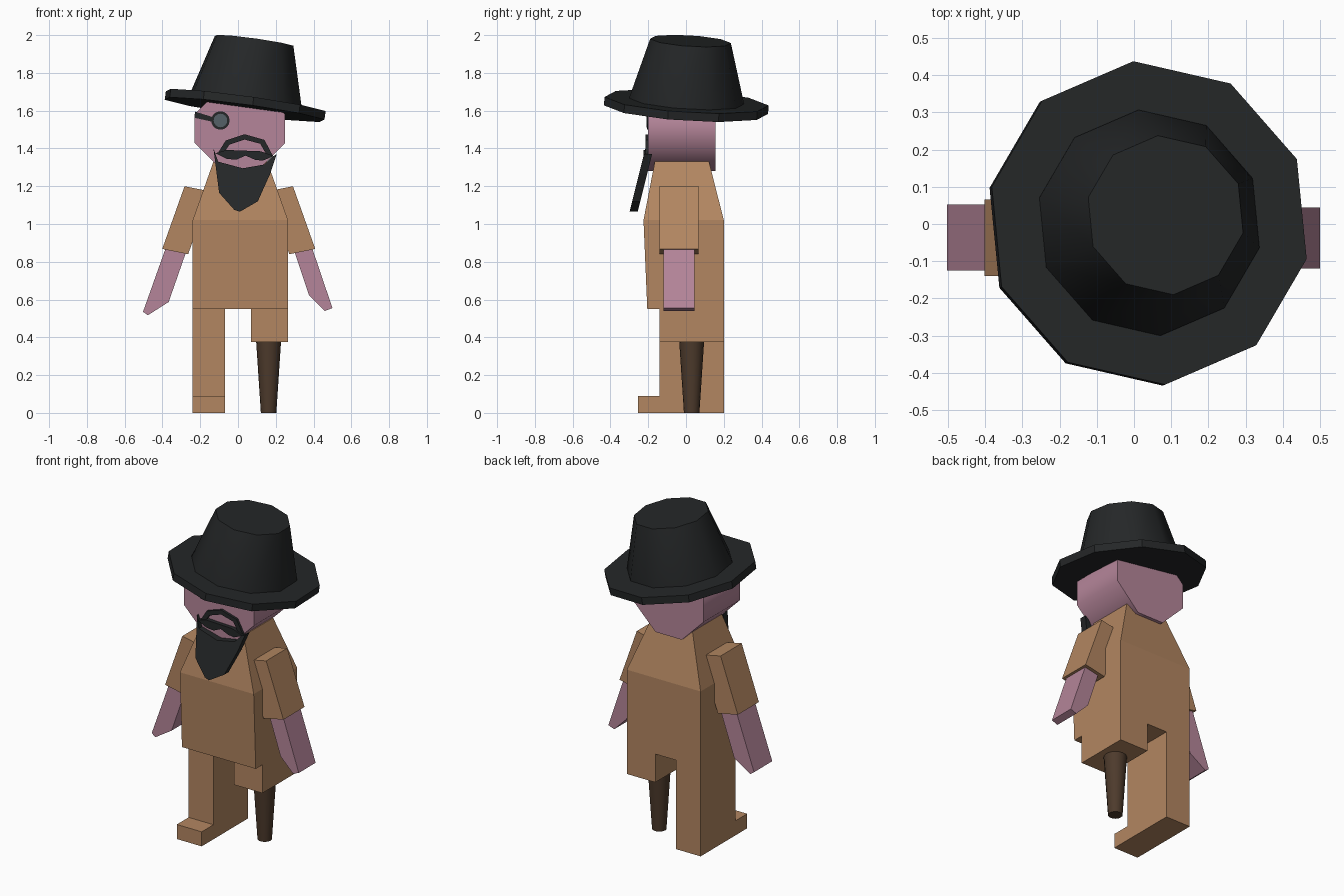
import bpy, bmesh
from math import cos, sin, pi, radians
from mathutils import Vector, Matrix

if "Cube" in bpy.data.objects:
    bpy.data.objects.remove(bpy.data.objects["Cube"])


def material(name, rgb):
    m = bpy.data.materials.new(name)
    m.diffuse_color = (*rgb, 1)
    m.use_nodes = True
    m.node_tree.nodes["Principled BSDF"].inputs["Base Color"].default_value = m.diffuse_color
    return m


TAN = material("cloth", (0.45, 0.24, 0.12))
SKIN = material("skin", (0.46, 0.235, 0.32))
BLACK = material("black", (0.018, 0.02, 0.021))
WOOD = material("wood", (0.075, 0.043, 0.025))
GLASS = material("lens", (0.09, 0.12, 0.135))


def loft(name, rings, mat, matrix=Matrix(), smooth=0):
    """Closed solid through rings with equal point counts."""
    bm = bmesh.new()
    loops = [[bm.verts.new(matrix @ Vector(p)) for p in ring] for ring in rings]
    n = len(loops[0])
    for a, b in zip(loops, loops[1:]):
        for i in range(n):
            j = (i + 1) % n
            bm.faces.new((a[i], a[j], b[j], b[i]))
    bm.faces.new(loops[0][::-1])
    bm.faces.new(loops[-1])
    bmesh.ops.recalc_face_normals(bm, faces=bm.faces)
    mesh = bpy.data.meshes.new(name)
    bm.to_mesh(mesh)
    bm.free()
    mesh.materials.append(mat)
    ob = bpy.data.objects.new(name, mesh)
    bpy.context.collection.objects.link(ob)
    if smooth:
        bpy.ops.object.select_all(action='DESELECT')
        ob.select_set(True)
        bpy.context.view_layer.objects.active = ob
        bpy.ops.object.shade_smooth_by_angle(angle=radians(smooth))
    return ob


def prism(name, pts, y0, y1, mat, lean=0, z0=0, smooth=0):
    """Front (x, z) outline extruded along y, optionally leaning with height."""
    rings = [[(x, y + lean * (z - z0), z) for x, z in pts] for y in (y0, y1)]
    return loft(name, rings, mat, smooth=smooth)


def rect(x0, x1, y0, y1, z):
    return [(x0, y0, z), (x1, y0, z), (x1, y1, z), (x0, y1, z)]


def circle(r, z, n, phase=0):
    return [(r * cos(phase + 2 * pi * i / n), r * sin(phase + 2 * pi * i / n), z)
            for i in range(n)]


# Torso, tapering at the shoulders
loft("torso", [rect(-0.24, 0.265, -0.205, 0.2, 0.55),
               rect(-0.24, 0.265, -0.225, 0.2, 1.02),
               rect(-0.13, 0.155, -0.165, 0.122, 1.33)], TAN)

# Whole leg with foot, and short leg with wooden peg
leg = [(-0.255, 0), (0.2, 0), (0.2, 0.55), (-0.14, 0.55), (-0.14, 0.09), (-0.255, 0.09)]
loft("leg_with_foot", [[(x, y, z) for y, z in leg] for x in (-0.24, -0.07)], TAN)
loft("short_leg", [rect(0.07, 0.265, -0.14, 0.2, z) for z in (0.375, 0.55)], TAN)
loft("peg_leg", [circle(0.041, 0, 16), circle(0.066, 0.38, 16)], WOOD,
     Matrix.Translation((0.162, 0.03, 0)), 40)

# Sleeves and hands
sleeve = [(0.287, 1.2), (0.405, 0.868), (0.268, 0.84), (0.15, 1.172)]
for side, s in (("left", -1), ("right", 1)):
    prism("sleeve_" + side, [(s * x + 0.004, z) for x, z in sleeve], -0.14, 0.066, TAN)
prism("hand_left", [(-0.38, 0.88), (-0.503, 0.535), (-0.477, 0.517),
                    (-0.367, 0.587), (-0.265, 0.88)], -0.125, 0.053, SKIN)
prism("hand_right", [(0.39, 0.88), (0.5, 0.555), (0.46, 0.54),
                     (0.375, 0.625), (0.29, 0.88)], -0.12, 0.045, SKIN)

# Octagonal head
head = [(0.24, 0.075), (0.09, 0.225), (-0.09, 0.225), (-0.24, 0.075),
        (-0.24, -0.075), (-0.09, -0.225), (0.09, -0.225), (0.24, -0.075)]
prism("head", [(x + 0.01, z + 1.505) for x, z in head], -0.2, 0.155, SKIN, smooth=50)

# Tilted ten-sided hat
normal = Vector((0.138, 0.065, 1)).normalized()
tilt = Matrix.Translation((0.041, 0.003, 1.65)) @ \
    Vector((0, 0, 1)).rotation_difference(normal).to_matrix().to_4x4()
ph = radians(23.4)
loft("hat_brim", [circle(0.437, -0.045, 10, ph), circle(0.437, 0, 10, ph)], BLACK, tilt)
loft("hat_crown", [circle(0.305, -0.01, 10, ph), circle(0.305, 0.006, 10, ph),
                   circle(0.215, 0.323, 10, ph)], BLACK, tilt, 40)

# Beard, leaning forward towards the tip
beard = [(-0.13, 1.4), (-0.1, 1.165), (-0.02, 1.075), (0.01, 1.065), (0.105, 1.12),
         (0.17, 1.265), (0.205, 1.37), (0.18, 1.355), (0.14, 1.315), (0.025, 1.295),
         (-0.105, 1.33)]
prism("beard", beard, -0.295, -0.252, BLACK, lean=0.25, z0=1.08)

# Moustache and the arch above it
moustache = [(-0.12, 1.375), (-0.06, 1.392), (0.12, 1.385), (0.19, 1.36), (0.13, 1.335),
             (0.09, 1.34), (0.04, 1.362), (-0.01, 1.34), (-0.06, 1.345)]
prism("moustache", moustache, -0.225, -0.195, BLACK)
arch = [(-0.11, 1.37), (-0.065, 1.442), (0.035, 1.475), (0.14, 1.445), (0.185, 1.36),
        (0.15, 1.368), (0.118, 1.425), (0.035, 1.447), (-0.045, 1.42), (-0.08, 1.37)]
prism("face_arch", arch, -0.215, -0.195, BLACK)

# Eye patch with strap
eye = Matrix.Translation((-0.093, -0.2, 1.548)) @ Matrix.Rotation(pi / 2, 4, 'X')
loft("eye_rim", [circle(0.049, -0.005, 16), circle(0.049, 0.006, 16)], BLACK, eye)
loft("eye_lens", [circle(0.036, 0, 16), circle(0.036, 0.009, 16)], GLASS, eye)
prism("eye_strap", [(-0.228, 1.595), (-0.13, 1.565), (-0.13, 1.54), (-0.228, 1.562)],
      -0.205, -0.195, BLACK)
